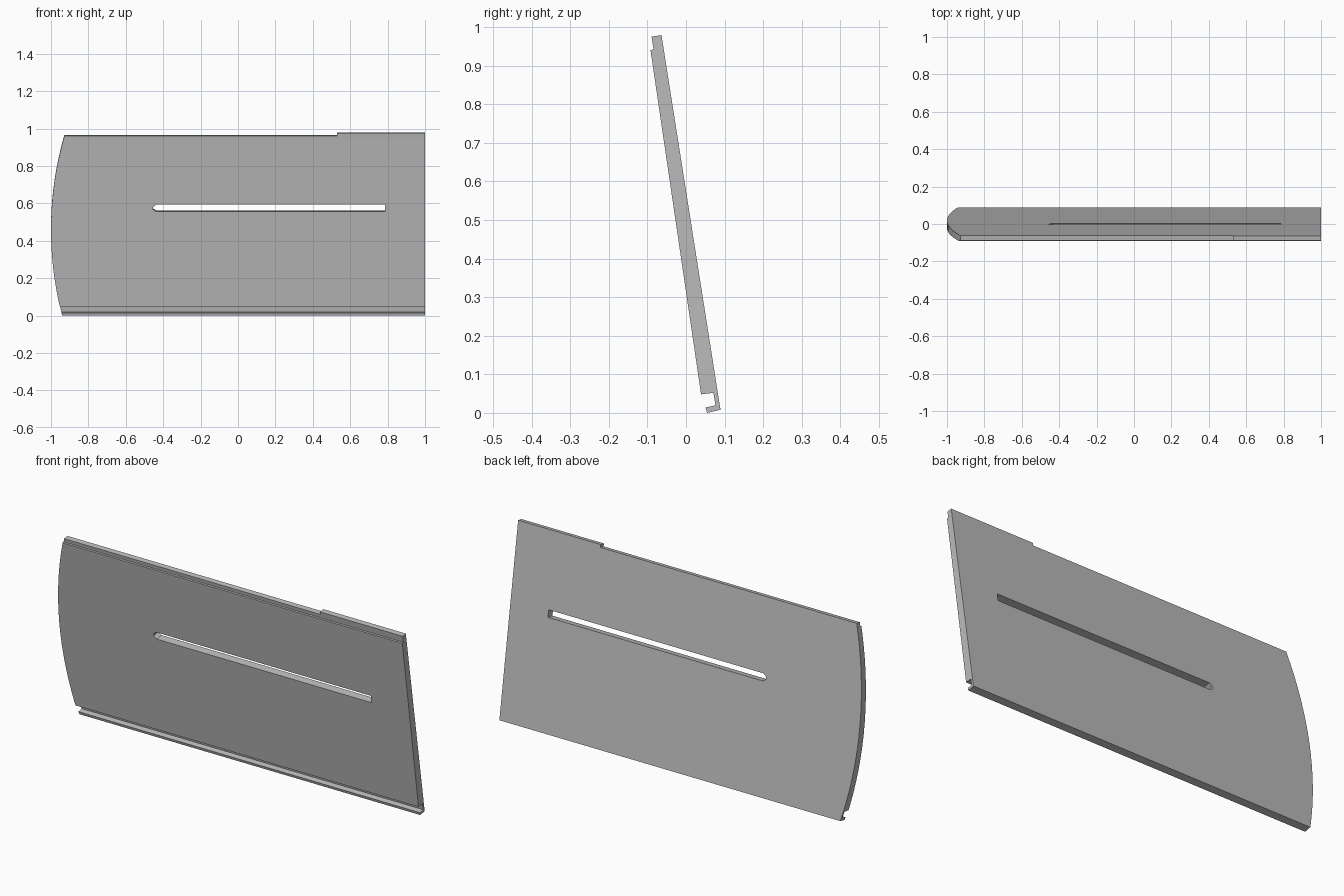
import bpy, bmesh, math
from mathutils import Vector

cube = bpy.data.objects.get("Cube")
if cube:
    bpy.data.objects.remove(cube, do_unlink=True)

grey = bpy.data.materials.new("mid grey")
grey.use_nodes = True
colour = (0.5, 0.5, 0.5, 1)
grey.diffuse_color = colour
grey.node_tree.nodes["Principled BSDF"].inputs["Base Color"].default_value = colour

# The panel leans forward: its back plane drops back by this slope
SLOPE = 0.1575
NORMAL = Vector((0, -1, -SLOPE)).normalized()


def on_back(x, z):
    return Vector((x, 0.0894 - SLOPE * (z - 0.008), z))


def prism(name, points, offset):
    """Extrude a closed outline along an offset."""
    bm = bmesh.new()
    face = bm.faces.new([bm.verts.new(p) for p in points])
    ext = bmesh.ops.extrude_face_region(bm, geom=[face])
    moved = [v for v in ext["geom"] if isinstance(v, bmesh.types.BMVert)]
    bmesh.ops.translate(bm, verts=moved, vec=offset)
    bmesh.ops.recalc_face_normals(bm, faces=bm.faces)
    mesh = bpy.data.meshes.new(name)
    bm.to_mesh(mesh)
    bm.free()
    mesh.materials.append(grey)
    obj = bpy.data.objects.new(name, mesh)
    bpy.context.collection.objects.link(obj)
    return obj


def cutter(name, outline):
    """Prism through the panel, square to its back plane."""
    start = [on_back(x, z) - NORMAL * 0.1 for x, z in outline]
    obj = prism(name, start, NORMAL * 0.3)
    obj.hide_render = True
    return obj


def cut(target, tool, operation):
    mod = target.modifiers.new(tool.name, "BOOLEAN")
    mod.operation = operation
    mod.solver = "EXACT"
    mod.object = tool
    bpy.context.view_layer.objects.active = target
    bpy.ops.object.modifier_apply(modifier=mod.name)
    bpy.data.objects.remove(tool, do_unlink=True)


# Cross-section with the bottom groove and lip and the rebated top edge
section = [(0.0894, 0.008), (-0.0635, 0.979), (-0.0894, 0.975), (-0.084, 0.942),
           (-0.092, 0.94), (0.039, 0.048), (0.071, 0.052), (0.0765, 0.0195),
           (0.0505, 0.014), (0.0545, 0.0)]
panel = prism("panel", [(-1.1, y, z) for y, z in section], Vector((2.1, 0, 0)))

# Trim to the bowed end and the lowered stretch of top edge
RADIUS, APEX, TOP = 1.79, 0.464, 0.965
low, high = math.asin(-0.56 / RADIUS), math.asin((TOP - APEX) / RADIUS)
angles = [low + (high - low) * i / 18 for i in range(19)]
bow = [(RADIUS - 1 - RADIUS * math.cos(a), APEX + RADIUS * math.sin(a)) for a in angles]
outline = bow + [(0.53, TOP), (0.53, 1.1), (1.2, 1.1), (1.2, bow[0][1])]
cut(panel, cutter("trim_outline", outline), "INTERSECT")

# Long slot with a blunt point at one end
MID, HALF = 0.58, 0.0185
slot = [(0.785, MID - HALF), (0.785, MID + HALF), (-0.437, MID + HALF),
        (-0.455, MID + 0.006), (-0.455, MID - 0.006), (-0.437, MID - HALF)]
cut(panel, cutter("slot_cutter", slot), "DIFFERENCE")
